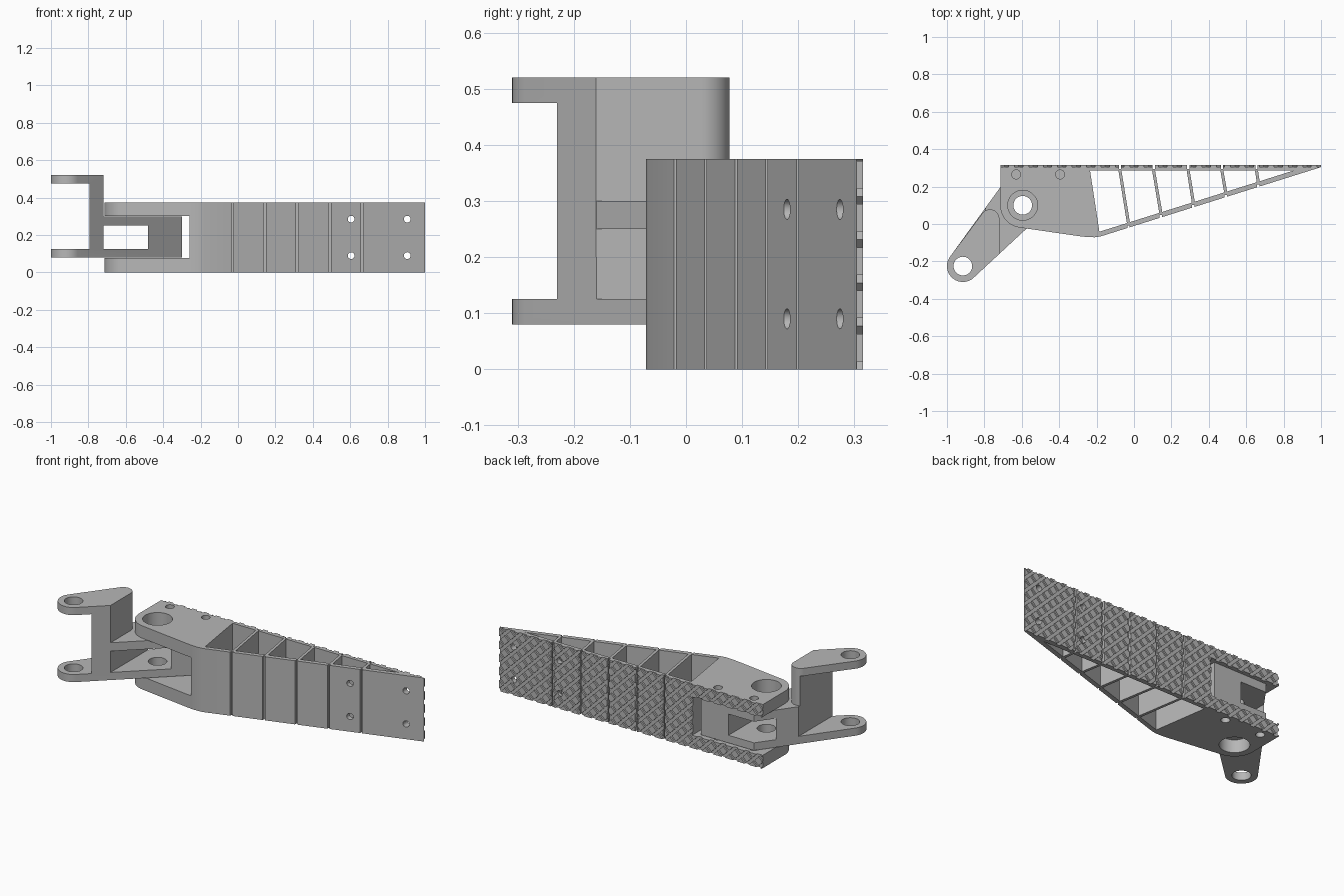
import bpy, bmesh
from math import sin, cos, radians, sqrt, pi
from mathutils import Vector, Matrix

cube = bpy.data.objects.get("Cube")
if cube:
    bpy.data.objects.remove(cube)

grey = bpy.data.materials.new("plain grey")
grey.use_nodes = True
grey.diffuse_color = (0.47, 0.47, 0.47, 1)
grey.node_tree.nodes["Principled BSDF"].inputs["Base Color"].default_value = (0.47, 0.47, 0.47, 1)


def add_object(name, bm):
    bmesh.ops.recalc_face_normals(bm, faces=bm.faces)
    mesh = bpy.data.meshes.new(name)
    bm.to_mesh(mesh)
    bm.free()
    mesh.materials.append(grey)
    ob = bpy.data.objects.new(name, mesh)
    bpy.context.collection.objects.link(ob)
    return ob


def prism(name, pts, z0, z1):
    bm = bmesh.new()
    face = bm.faces.new([bm.verts.new((x, y, z0)) for x, y in pts])
    geom = bmesh.ops.extrude_face_region(bm, geom=[face], use_keep_orig=True)["geom"]
    top = [v for v in geom if isinstance(v, bmesh.types.BMVert)]
    bmesh.ops.translate(bm, verts=top, vec=(0, 0, z1 - z0))
    return add_object(name, bm)


def box(x0, x1, y0, y1, z0, z1):
    return prism("cutter", [(x0, y0), (x1, y0), (x1, y1), (x0, y1)], z0, z1)


def arc(cx, cy, r, a0, a1, n=20):
    angles = [radians(a0 + (a1 - a0) * i / n) for i in range(n + 1)]
    return [(cx + r * cos(a), cy + r * sin(a)) for a in angles]


def rod(x, y, r):
    return prism("cutter", arc(x, y, r, 0, 350, 35), -0.1, 0.7)


def cross_rod(x, z, r):
    bm = bmesh.new()
    bmesh.ops.create_cone(bm, cap_ends=True, segments=24, radius1=r, radius2=r, depth=1.2,
                          matrix=Matrix.Translation((x, 0.1, z)) @ Matrix.Rotation(pi / 2, 4, "X"))
    return add_object("cutter", bm)


def apply_modifier(ob, mod):
    bpy.context.view_layer.objects.active = ob
    bpy.ops.object.modifier_apply(modifier=mod.name)


def combine(ob, other, operation="DIFFERENCE"):
    other.hide_render = True
    mod = ob.modifiers.new("combine", "BOOLEAN")
    mod.operation = operation
    mod.solver = "EXACT"
    mod.object = other
    apply_modifier(ob, mod)
    bpy.data.objects.remove(other)


def smooth(ob):
    bpy.ops.object.select_all(action="DESELECT")
    ob.select_set(True)
    bpy.context.view_layer.objects.active = ob
    bpy.ops.object.shade_smooth_by_angle(angle=radians(25))


# Main dimensions
HEIGHT, BACK, SLOPE = 0.375, 0.305, 0.315
PIVOT = (-0.595, 0.1)
SLOT = (-0.26, 0.076, 0.302)
RIBS = [(-0.075, -0.03), (0.105, 0.143), (0.29, 0.317), (0.47, 0.49), (0.655, 0.664)]
SCREWS = [(x, z) for x in (0.605, 0.905) for z in (0.09, 0.285)]


def front_y(x):
    return -0.07 + SLOPE * (x + 0.19)


# Wedge finger
outline = arc(*PIVOT, 0.12, 180, 262) + [(-0.3, -0.064), (-0.25, -0.07), (-0.21, -0.071),
                                         (-0.18, front_y(-0.18)), (1, 0.304), (1, BACK), (-0.715, BACK)]
finger = prism("finger", outline, 0, HEIGHT)

# Open cells between the slanted ribs
walls = [(-0.243, -0.193)] + RIBS
inner, half = 0.285, 0.008
for i, (top_x, low_x) in enumerate(walls):
    pts = [(top_x + half, inner), (low_x + half, front_y(low_x + half) + 0.027)]
    if i + 1 < len(walls):
        next_top, next_low = walls[i + 1]
        pts += [(next_low - half, front_y(next_low - half) + 0.027), (next_top - half, inner)]
    else:
        pts.append((0.851, inner))
    combine(finger, prism("cutter", pts, -0.1, 0.5))

# Flex grooves at both ends of each rib
for top_x, low_x in RIBS:
    y = front_y(low_x)
    combine(finger, box(low_x - 0.006, low_x + 0.006, y - 0.05, y + 0.012, -0.1, 0.5))
    combine(finger, box(top_x - 0.006, top_x + 0.006, BACK - 0.01, 0.4, -0.1, 0.5))

# Knuckle slot, pivot bore and pin holes
combine(finger, box(-0.9, SLOT[0], -0.4, 0.5, SLOT[1], SLOT[2]))
combine(finger, rod(*PIVOT, 0.08))
for x in (-0.63, -0.395):
    combine(finger, rod(x, 0.265, 0.024))
for x, z in SCREWS:
    combine(finger, cross_rod(x, z, 0.018))
smooth(finger)

# Diamond grip pads on the back, split by two diagonal groove families
PITCH, GROOVE = 0.0545, 0.017
bm = bmesh.new()
bm.faces.new([bm.verts.new((x, 0.315, z)) for x, z in
              ((-0.715, 0), (1, 0), (1, HEIGHT), (-0.715, HEIGHT))])


def slice_pad(co, normal):
    bmesh.ops.bisect_plane(bm, geom=bm.verts[:] + bm.edges[:] + bm.faces[:],
                           plane_co=co, plane_no=normal, dist=1e-6)


diagonals = [Vector((1, 0, s)) / sqrt(2) for s in (1, -1)]
for d in diagonals:
    for k in range(-20, 21):
        for side in (-1, 1):
            slice_pad(d * (k * PITCH + side * GROOVE / 2), d)
for top_x, _ in RIBS:
    for side in (-1, 1):
        slice_pad((top_x + side * 0.006, 0, 0), (1, 0, 0))
slice_pad((SLOT[0], 0, 0), (1, 0, 0))
for z in SLOT[1:]:
    slice_pad((0, 0, z), (0, 0, 1))


def is_gap(c):
    in_groove = any(abs(c.dot(d) - PITCH * round(c.dot(d) / PITCH)) < GROOVE / 2 for d in diagonals)
    in_flex = any(abs(c.x - top_x) < 0.006 for top_x, _ in RIBS)
    return in_groove or in_flex or (c.x < SLOT[0] and SLOT[1] < c.z < SLOT[2])


gaps = [f for f in bm.faces if is_gap(f.calc_center_median())]
bmesh.ops.delete(bm, geom=gaps, context="FACES")
geom = bmesh.ops.extrude_face_region(bm, geom=bm.faces[:], use_keep_orig=True)["geom"]
bmesh.ops.translate(bm, verts=[v for v in geom if isinstance(v, bmesh.types.BMVert)],
                    vec=(0, -0.0105, 0))
pads = add_object("grip_pads", bm)
for x, z in SCREWS:
    combine(pads, cross_rod(x, z, 0.018))

# Link arm: low bar through the knuckle plus a raised fork
EYE = (-0.915, -0.225)
eye_arc = arc(*EYE, 0.085, 143.7, 312.8)
link = prism("link_arm", eye_arc + [(-0.3, 0.23), (-0.3, 0.29), (-0.647, 0.29)], 0.08, 0.3)
fork = prism("fork", eye_arc + [(-0.72, -0.16)] + arc(-0.77, 0.028, 0.05, 0, 143.7), 0.2, 0.52)
combine(link, fork, "UNION")
combine(link, box(-1.1, -0.795, -0.5, 0.5, 0.125, 0.475))
combine(link, box(-0.72, -0.48, -0.5, 0.5, 0.125, 0.25))
combine(link, rod(*EYE, 0.05))
combine(link, rod(*PIVOT, 0.05))
smooth(link)
